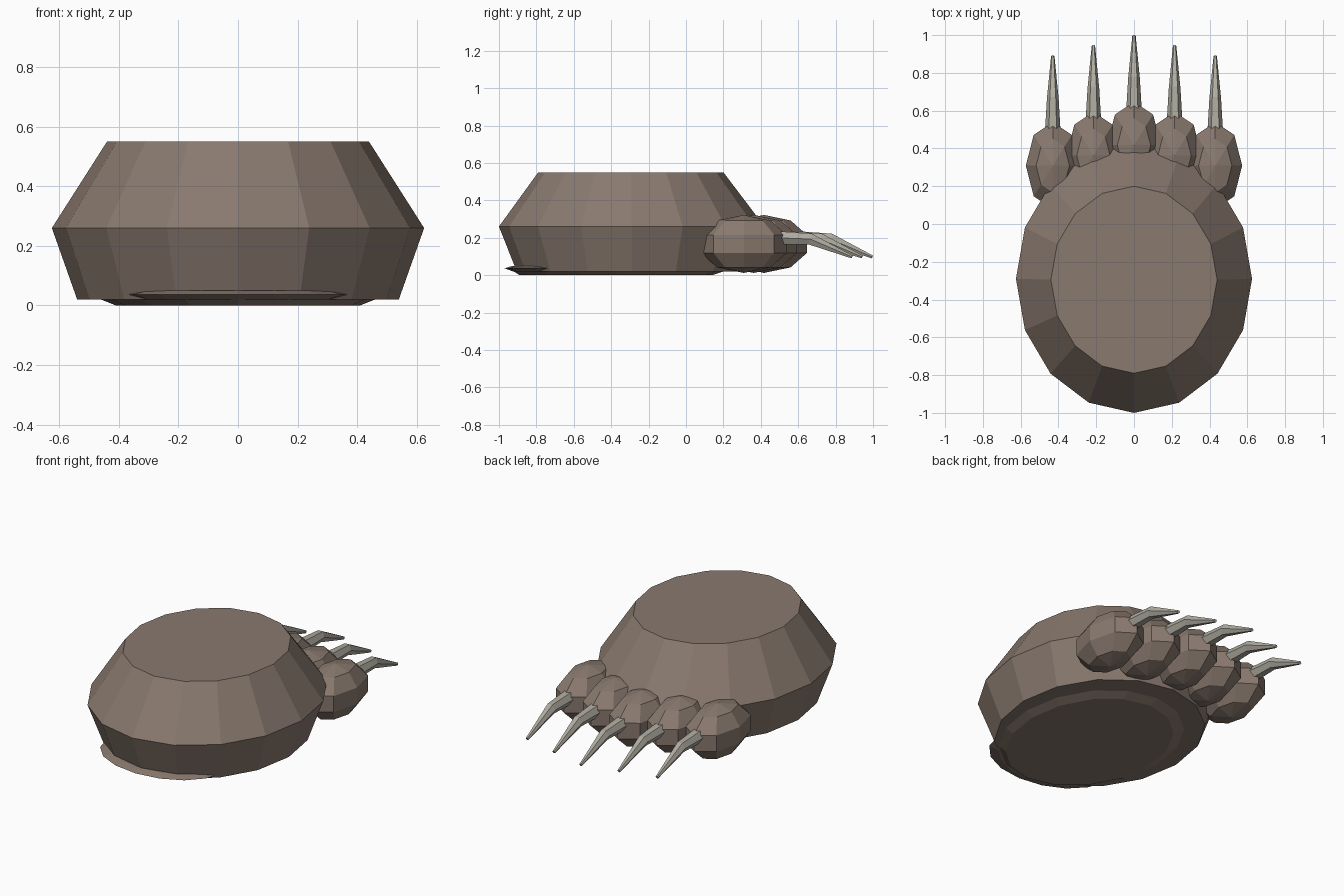
import bpy, bmesh, math
from mathutils import Matrix

if "Cube" in bpy.data.objects:
    bpy.data.objects.remove(bpy.data.objects["Cube"])


def material(name, rgb):
    m = bpy.data.materials.new(name)
    m.diffuse_color = (*rgb, 1)
    m.use_nodes = True
    m.node_tree.nodes["Principled BSDF"].inputs["Base Color"].default_value = m.diffuse_color
    return m


FUR = material("brown fur", (0.25, 0.192, 0.157))
CLAW = material("grey claw", (0.43, 0.41, 0.35))


def finish(name, bm, mat):
    bmesh.ops.recalc_face_normals(bm, faces=bm.faces)
    me = bpy.data.meshes.new(name)
    bm.to_mesh(me)
    bm.free()
    me.materials.append(mat)
    ob = bpy.data.objects.new(name, me)
    bpy.context.collection.objects.link(ob)
    return ob


def loft(name, rings, mat):
    """Skin a list of closed point rings and cap both ends."""
    bm = bmesh.new()
    loops = [[bm.verts.new(p) for p in r] for r in rings]
    n = len(loops[0])
    for a, b in zip(loops, loops[1:]):
        for i in range(n):
            j = (i + 1) % n
            bm.faces.new((a[i], a[j], b[j], b[i]))
    bm.faces.new(loops[0])
    bm.faces.new(loops[-1])
    return finish(name, bm, mat)


def flat_ring(cy, z, rx, ry, n=16):
    return [(rx * math.sin(2 * math.pi * i / n),
             cy + ry * math.cos(2 * math.pi * i / n), z) for i in range(n)]


# Main paw: widest a little below the middle, flat on top
loft("paw_body", [flat_ring(-0.29, 0.02, 0.54, 0.615),
                  flat_ring(-0.29, 0.26, 0.625, 0.71),
                  flat_ring(-0.295, 0.55, 0.44, 0.495)], FUR)

# Shallow sole pad that touches the ground
loft("sole_pad", [flat_ring(-0.375, 0.0, 0.41, 0.515),
                  flat_ring(-0.36, 0.02, 0.46, 0.56),
                  flat_ring(-0.36, 0.035, 0.44, 0.53)], FUR)

# Thin heel pad peeking out at the back
loft("heel_pad", [flat_ring(-0.70, 0.018, 0.32, 0.22),
                  flat_ring(-0.70, 0.037, 0.38, 0.27),
                  flat_ring(-0.70, 0.05, 0.32, 0.225)], FUR)


def toe(name, x, y):
    bm = bmesh.new()
    bmesh.ops.create_uvsphere(bm, u_segments=8, v_segments=5, radius=1)
    bm.transform(Matrix.Translation((x, y, 0.167)) @
                 Matrix.Diagonal((0.15, 0.242, 0.155, 1)))
    finish(name, bm, FUR)


def claw(name, x, y):
    # sections: forward offset, height, half width, half thickness, lean
    sections = [(0.17, 0.200, 0.042, 0.036, 0.0),
                (0.355, 0.193, 0.031, 0.030, 0.3),
                (0.58, 0.097, 0.009, 0.008, 0.5)]
    rings = []
    for dy, z, w, t, lean in sections:
        ring = []
        for i in range(6):
            a = math.pi * i / 3
            s = t * math.sin(a) / 0.866
            ring.append((x + w * math.cos(a), y + dy + s * math.sin(lean),
                         z + s * math.cos(lean)))
        rings.append(ring)
    loft(name, rings, CLAW)


# Five toes in an arc, each with a bent claw
for k in range(-2, 3):
    x, y = 0.215 * k, 0.417 - 0.054 * abs(k)
    toe(f"toe_{k + 3}", x, y)
    claw(f"claw_{k + 3}", x, y)
